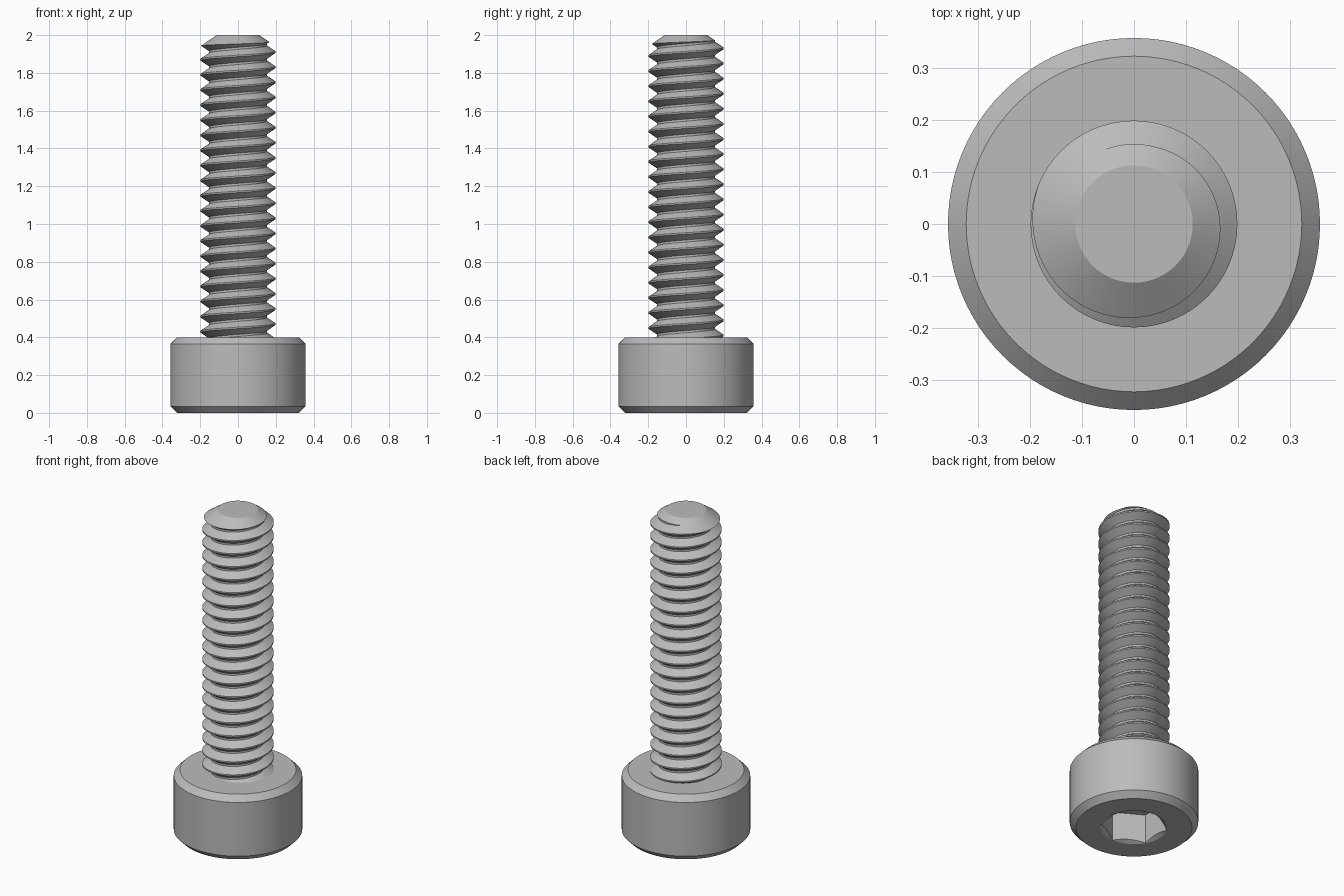
import bpy, bmesh, math
from math import cos, sin, tau

if "Cube" in bpy.data.objects:
    bpy.data.objects.remove(bpy.data.objects["Cube"])

steel = bpy.data.materials.new("steel grey")
steel.use_nodes = True
GREY = (0.5, 0.5, 0.5, 1)
steel.diffuse_color = GREY
steel.node_tree.nodes["Principled BSDF"].inputs["Base Color"].default_value = GREY


def finish(name, bm):
    bmesh.ops.recalc_face_normals(bm, faces=bm.faces)
    mesh = bpy.data.meshes.new(name)
    bm.to_mesh(mesh)
    bm.free()
    mesh.materials.append(steel)
    obj = bpy.data.objects.new(name, mesh)
    bpy.context.collection.objects.link(obj)
    return obj


def lathe(name, profile, sides=96, turn=0.0):
    """Closed solid from stacked rings given as (radius, height)."""
    bm = bmesh.new()
    rings = [[bm.verts.new((r * cos(turn + tau * i / sides), r * sin(turn + tau * i / sides), z))
              for i in range(sides)] for r, z in profile]
    for a, b in zip(rings, rings[1:]):
        for i in range(sides):
            k = (i + 1) % sides
            bm.faces.new((a[i], a[k], b[k], b[i]))
    bm.faces.new(rings[0])
    bm.faces.new(rings[-1])
    return finish(name, bm)


def combine(obj, cutter, operation):
    mod = obj.modifiers.new("cut", 'BOOLEAN')
    mod.operation, mod.solver, mod.object = operation, 'EXACT', cutter
    bpy.context.view_layer.objects.active = obj
    bpy.ops.object.modifier_apply(modifier=mod.name)
    bpy.data.objects.remove(cutter)


def smooth(obj):
    bpy.ops.object.select_all(action='DESELECT')
    obj.select_set(True)
    bpy.context.view_layer.objects.active = obj
    bpy.ops.object.shade_smooth_by_angle(angle=math.radians(22))


# Cylindrical head with chamfered rims
head = lathe("head", [(0.323, 0), (0.358, 0.035), (0.358, 0.365), (0.323, 0.4)])

# Hexagonal key socket with a countersunk mouth
combine(head, lathe("socket_cutter", [(0.185, -0.1), (0.185, 0.18)], 6, tau / 12), 'DIFFERENCE')
combine(head, lathe("mouth_cutter", [(0.203, -0.01), (0.155, 0.018)]), 'DIFFERENCE')
smooth(head)

# Threaded shank: a helical profile sweeping up the axis
PITCH, TURNS, STEPS = 0.08, 22, 72
CREST, ROOT = 0.199, 0.154
PROFILE = [(CREST, -0.05), (CREST, 0.05), (ROOT, 0.43), (ROOT, 0.57)]
START = 1.91 - 20 * PITCH

bm = bmesh.new()
rows = []
for j in range(TURNS * STEPS + 1):
    a = tau * j / STEPS
    rows.append([bm.verts.new((r * cos(a), r * sin(a), START + PITCH * (j / STEPS + h)))
                 for r, h in PROFILE])
for j in range(TURNS * STEPS):
    p, q = rows[j], rows[j + 1]
    for k in range(3):
        bm.faces.new((p[k], q[k], q[k + 1], p[k + 1]))
    if j + 1 + STEPS < len(rows):
        bm.faces.new((p[3], q[3], rows[j + 1 + STEPS][0], rows[j + STEPS][0]))
low, high = bm.verts.new((0, 0, 0.25)), bm.verts.new((0, 0, 2.3))
for e in [e for e in bm.edges if e.is_boundary]:
    u, v = e.verts
    bm.faces.new((u, v, low if u.co.z < 1 else high))
shank = finish("threaded_shank", bm)

# Chamfered tip
combine(shank, lathe("tip_cutter", [(0.215, 0.1), (0.215, 1.93), (0.113, 2.0)]), 'INTERSECT')
smooth(shank)
